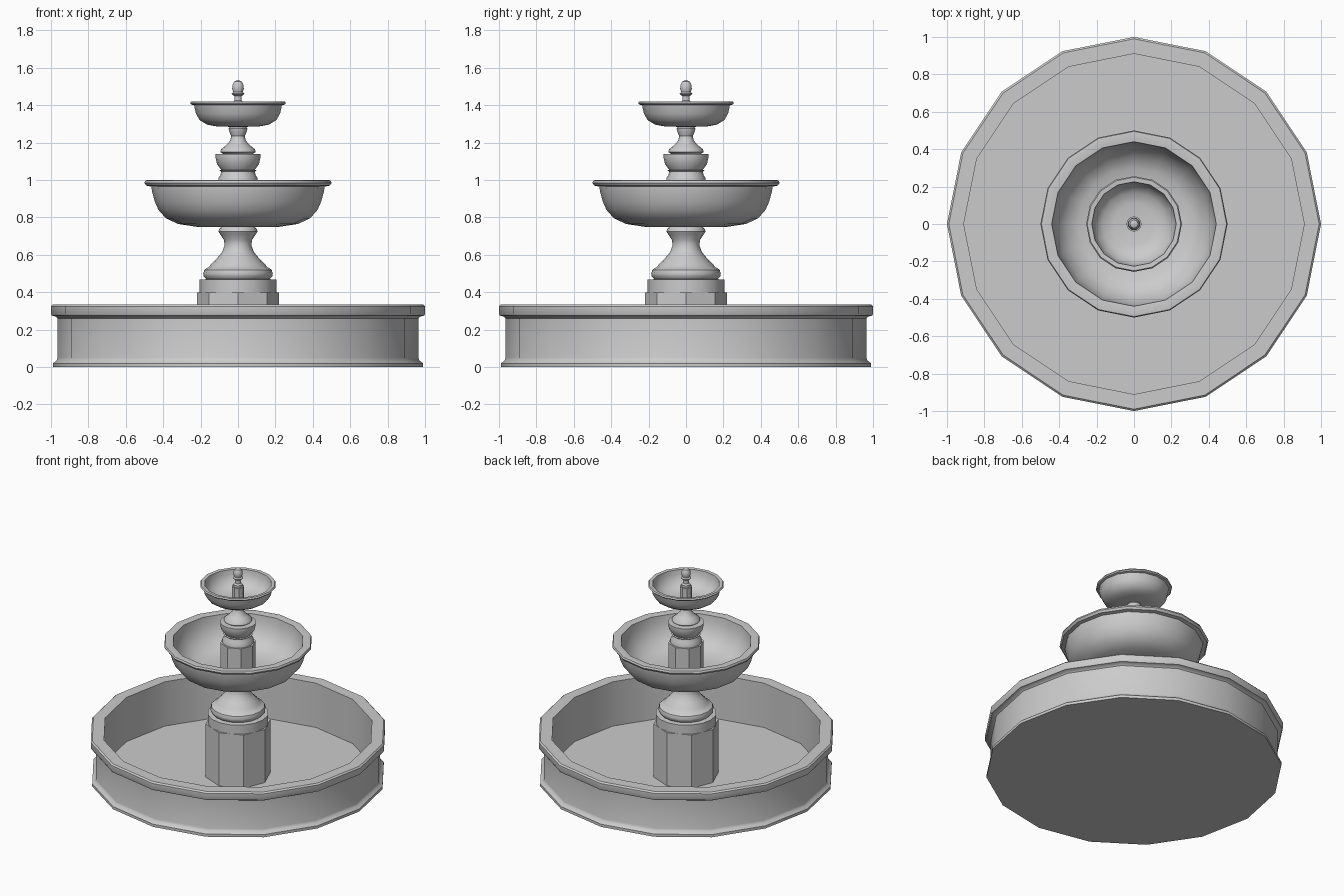
import bpy, bmesh
from math import cos, sin, tau, radians


def lathe(name, profile, sides=16):
    """Spin an (r, z) profile around z; r = 0 makes a pole."""
    bm = bmesh.new()
    rings = []
    for r, z in profile:
        if r == 0:
            rings.append([bm.verts.new((0, 0, z))] * sides)
        else:
            rings.append([bm.verts.new((r * cos(tau * i / sides), r * sin(tau * i / sides), z))
                          for i in range(sides)])
    for a, b in zip(rings, rings[1:]):
        for i in range(sides):
            j = (i + 1) % sides
            bm.faces.new(list(dict.fromkeys((a[i], a[j], b[j], b[i]))))
    bmesh.ops.recalc_face_normals(bm, faces=bm.faces[:])
    me = bpy.data.meshes.new(name)
    bm.to_mesh(me)
    bm.free()
    ob = bpy.data.objects.new(name, me)
    bpy.context.collection.objects.link(ob)
    bpy.ops.object.select_all(action='DESELECT')
    ob.select_set(True)
    bpy.context.view_layer.objects.active = ob
    bpy.ops.object.shade_smooth_by_angle(angle=radians(35))
    return ob


def post(name, r, z0, z1):
    return lathe(name, [(0, z0), (r, z0), (r, z1), (0, z1)], 8)


# Ground basin with moulded foot and rim
lathe("ground_basin", [
    (0, 0), (0.99, 0), (0.99, 0.02), (0.97, 0.035), (0.965, 0.05), (0.965, 0.26),
    (0.975, 0.27), (0.995, 0.275), (1, 0.285), (1, 0.325), (0.99, 0.335),
    (0.91, 0.335), (0.91, 0.008), (0, 0.008)])

# Lower pedestal
post("lower_post", 0.22, 0.004, 0.40)
lathe("lower_pedestal", [
    (0, 0.38), (0.205, 0.38), (0.205, 0.467), (0.17, 0.47), (0.183, 0.485), (0.186, 0.5),
    (0.18, 0.52), (0.165, 0.53), (0.155, 0.535), (0.145, 0.55), (0.11, 0.585),
    (0.085, 0.615), (0.072, 0.65), (0.075, 0.68), (0.095, 0.71), (0.105, 0.725),
    (0.10, 0.74), (0.08, 0.755), (0, 0.755)])

# Large bowl
lathe("large_bowl", [
    (0, 0.748), (0.22, 0.75), (0.32, 0.765), (0.385, 0.795), (0.425, 0.84), (0.445, 0.885),
    (0.46, 0.94), (0.463, 0.965), (0.49, 0.97), (0.5, 0.985), (0.495, 0.998), (0.48, 1.0),
    (0.44, 0.995), (0.435, 0.94), (0.41, 0.87), (0.36, 0.81), (0.30, 0.78),
    (0.2, 0.768), (0, 0.766)])

# Upper pedestal
post("upper_post", 0.12, 0.755, 0.99)
lathe("upper_pedestal", [
    (0, 0.98), (0.105, 0.98), (0.105, 1.01), (0.095, 1.025), (0.09, 1.045), (0.1, 1.052),
    (0.09, 1.055), (0.112, 1.085), (0.12, 1.12), (0.12, 1.138), (0.08, 1.14),
    (0.095, 1.15), (0.09, 1.165), (0.065, 1.185), (0.042, 1.21), (0.036, 1.235),
    (0.048, 1.262), (0.05, 1.275), (0.04, 1.29), (0, 1.29)])

# Small bowl
lathe("small_bowl", [
    (0, 1.284), (0.11, 1.286), (0.165, 1.296), (0.205, 1.32), (0.225, 1.355),
    (0.235, 1.4), (0.25, 1.404), (0.256, 1.412), (0.25, 1.421), (0.226, 1.419),
    (0.222, 1.385), (0.205, 1.345), (0.17, 1.312), (0.11, 1.298), (0, 1.296)])

# Finial on its small post
post("finial_post", 0.042, 1.29, 1.40)
lathe("finial", [
    (0, 1.39), (0.03, 1.39), (0.03, 1.415), (0.02, 1.425), (0.02, 1.45), (0.032, 1.457),
    (0.034, 1.463), (0.025, 1.47), (0.031, 1.487), (0.03, 1.508), (0.021, 1.526), (0, 1.535)])
